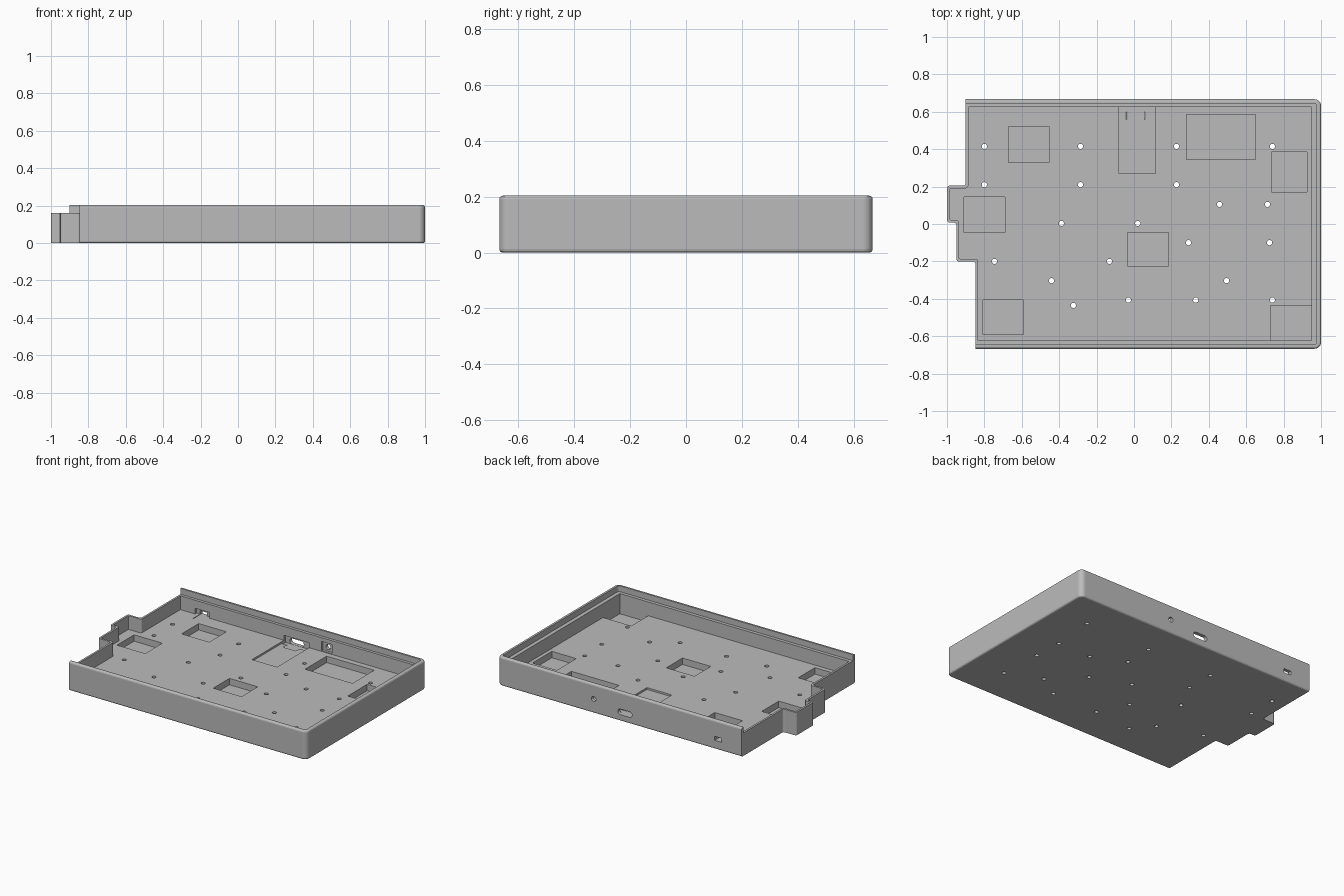
import bpy, bmesh, math
from mathutils import Vector, Matrix

if "Cube" in bpy.data.objects:
    bpy.data.objects.remove(bpy.data.objects["Cube"])

grey = bpy.data.materials.new("case_grey")
grey.diffuse_color = (0.5, 0.5, 0.5, 1)
grey.use_nodes = True
grey.node_tree.nodes["Principled BSDF"].inputs["Base Color"].default_value = grey.diffuse_color


def fillet(points, segs=5):
    """Round each (x, y, r) corner of a polygon."""
    out, n = [], len(points)
    for i, (x, y, r) in enumerate(points):
        p = Vector((x, y))
        if r <= 0:
            out.append(p)
            continue
        a = (Vector(points[i - 1][:2]) - p).normalized() * r
        b = (Vector(points[(i + 1) % n][:2]) - p).normalized() * r
        for k in range(segs + 1):
            t = math.pi / 2 * k / segs
            out.append(p + a * (1 - math.sin(t)) + b * (1 - math.cos(t)))
    return out


def loft(name, layers):
    """Closed solid through stacked (outline, z) layers."""
    bm = bmesh.new()
    rings = [[bm.verts.new((p[0], p[1], z)) for p in pts] for pts, z in layers]
    for lo, hi in zip(rings, rings[1:]):
        for i in range(len(lo)):
            j = (i + 1) % len(lo)
            bm.faces.new((lo[i], lo[j], hi[j], hi[i]))
    bm.faces.new(rings[0])
    bm.faces.new(rings[-1])
    bmesh.ops.recalc_face_normals(bm, faces=bm.faces)
    me = bpy.data.meshes.new(name)
    bm.to_mesh(me)
    bm.free()
    ob = bpy.data.objects.new(name, me)
    bpy.context.collection.objects.link(ob)
    me.materials.append(grey)
    return ob


def prism(pts, z0, z1):
    return loft("cutter", [(pts, z0), (pts, z1)])


def box(x0, x1, y0, y1, z0, z1):
    return prism([(x0, y0), (x1, y0), (x1, y1), (x0, y1)], z0, z1)


def wall_hole(cx, cz, w, h, r):
    """Rounded opening running through the back wall."""
    pts = fillet([(-w / 2, -h / 2, r), (w / 2, -h / 2, r),
                  (w / 2, h / 2, r), (-w / 2, h / 2, r)], 6)
    ob = prism(pts, -0.1, 0.1)
    ob.data.transform(Matrix.Translation((cx, 0.66, cz)) @ Matrix.Rotation(math.pi / 2, 4, 'X'))
    return ob


def boolean(target, cutter, op='DIFFERENCE'):
    cutter.hide_render = True
    mod = target.modifiers.new("cut", 'BOOLEAN')
    mod.operation, mod.solver, mod.object = op, 'EXACT', cutter
    bpy.context.view_layer.objects.active = target
    bpy.ops.object.modifier_apply(modifier=mod.name)
    bpy.data.objects.remove(cutter)


def envelope(inset):
    """Outer rounded rectangle, running past the stepped left side."""
    x, y, r = 1 - inset, 0.667 - inset, 0.035 - inset
    return fillet([(-1.2, -y, 0), (x, -y, r), (x, y, r), (-1.2, y, 0)], 8)


# Rounded outer block with softened top and bottom edges
B = 0.012
layers = []
for k in range(4):
    t = math.pi / 2 * k / 3
    layers.append((envelope(B * (1 - math.sin(t))), B * (1 - math.cos(t))))
layers += [(pts, 0.203 - z) for pts, z in reversed(layers)]
case = loft("case_tray", layers)

# Stepped left side
R = 0.014
outer = fillet([(1.3, -0.9, 0), (1.3, 0.9, 0), (-0.9, 0.9, 0), (-0.9, 0.205, R),
                (-1, 0.205, R), (-1, 0.008, R), (-0.95, 0.008, R),
                (-0.95, -0.2, R), (-0.848, -0.2, R), (-0.848, -0.9, 0)])
boolean(case, prism(outer, -0.1, 0.4), 'INTERSECT')

# Cavity above the floor, following the thin left wall
FLOOR = 0.065
inner = fillet([(0.95, -0.622, 0), (0.95, 0.625, 0), (-0.886, 0.625, 0), (-0.886, 0.191, R),
                (-0.986, 0.191, R / 2), (-0.986, 0.022, R / 2), (-0.936, 0.022, R),
                (-0.936, -0.186, R / 2), (-0.834, -0.186, R), (-0.834, -0.622, 0)])
boolean(case, prism(inner, FLOOR, 0.4))

# Lid ledge inside the rim; also lowers the left wall
ledge = fillet([(-1.2, -0.645, 0), (0.977, -0.645, 0.015), (0.977, 0.645, 0.015), (-1.2, 0.645, 0)])
boolean(case, prism(ledge, 0.162, 0.4))

# Floor pockets
for x0, x1, y0, y1 in [(-0.67, -0.455, 0.33, 0.52), (0.28, 0.65, 0.345, 0.585),
                       (0.735, 0.925, 0.17, 0.385), (-0.91, -0.69, -0.045, 0.145),
                       (-0.035, 0.185, -0.225, -0.045), (-0.807, -0.59, -0.59, -0.405),
                       (0.73, 0.95, -0.622, -0.435)]:
    boolean(case, box(x0, x1, y0, y1, 0.02, 0.1))

# Screw holes through the floor
for x, y in [(-.8, .415), (-.286, .415), (.227, .415), (.74, .415), (-.8, .21), (-.286, .21),
             (.227, .21), (.457, .105), (.714, .105), (-.388, .003), (.02, .003), (.291, -.1),
             (.725, -.1), (-.746, -.2), (-.131, -.2), (-.441, -.303), (.495, -.303),
             (-.324, -.435), (-.03, -.407), (.33, -.407), (.74, -.407)]:
    ring = [(x + 0.014 * math.cos(a * math.pi / 10), y + 0.014 * math.sin(a * math.pi / 10))
            for a in range(20)]
    boolean(case, prism(ring, -0.1, 0.1))

# Socket recesses inside the back wall and floor
for dims in [(-0.08, 0.115, 0.27, 0.6251, 0.052, 0.1), (-0.08, 0.115, 0.6, 0.642, 0.044, 0.1),
             (0.212, 0.292, 0.6, 0.642, 0.07, 0.135), (-0.772, -0.66, 0.6, 0.642, 0.065, 0.105)]:
    boolean(case, box(*dims))

# Socket openings: slot, round jack, small switch
boolean(case, wall_hole(0.008, 0.065, 0.11, 0.04, 0.019))
boolean(case, wall_hole(0.252, 0.1, 0.036, 0.036, 0.0175))
boolean(case, wall_hole(-0.717, 0.075, 0.055, 0.028, 0))
